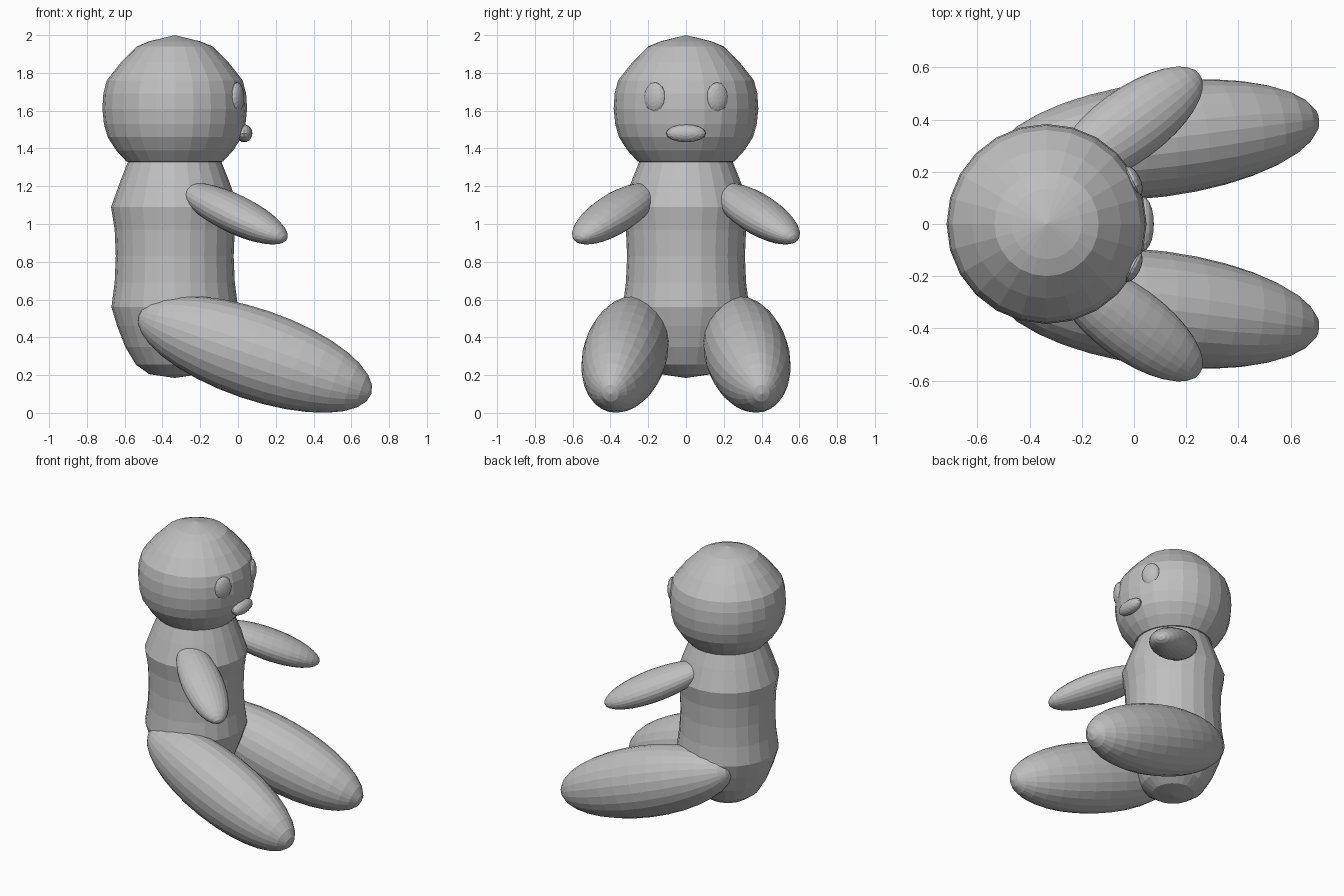
import bpy, bmesh, math
from mathutils import Matrix, Vector

if "Cube" in bpy.data.objects:
    bpy.data.objects.remove(bpy.data.objects["Cube"])

grey = bpy.data.materials.new("plain grey")
grey.diffuse_color = (0.52, 0.52, 0.52, 1)
grey.use_nodes = True
grey.node_tree.nodes["Principled BSDF"].inputs["Base Color"].default_value = grey.diffuse_color
AXIS_X = -0.335   # vertical axis of head and body; the figure faces +x


def finish(name, bm):
    bmesh.ops.recalc_face_normals(bm, faces=bm.faces)
    mesh = bpy.data.meshes.new(name)
    bm.to_mesh(mesh)
    bm.free()
    mesh.materials.append(grey)
    ob = bpy.data.objects.new(name, mesh)
    bpy.context.collection.objects.link(ob)
    return ob


def lathe(name, profile, segments=24):
    """Spin an (r, z) profile round the vertical axis."""
    bm = bmesh.new()
    verts = [bm.verts.new((AXIS_X + r, 0, z)) for r, z in profile]
    edges = [bm.edges.new(p) for p in zip(verts, verts[1:])]
    bmesh.ops.spin(bm, geom=verts + edges, cent=(AXIS_X, 0, 0), axis=(0, 0, 1),
                   angle=math.tau, steps=segments)
    bmesh.ops.remove_doubles(bm, verts=bm.verts, dist=0.0005)
    return finish(name, bm)


def ellipsoid(name, centre, radii, yaw=0, pitch=0, segments=24, rings=16):
    """Ellipsoid whose poles lie on its local x axis; positive pitch dips the front."""
    bm = bmesh.new()
    bmesh.ops.create_uvsphere(bm, u_segments=segments, v_segments=rings, radius=1)
    m = (Matrix.Translation(Vector(centre))
         @ Matrix.Rotation(math.radians(yaw), 4, 'Z')
         @ Matrix.Rotation(math.radians(pitch), 4, 'Y')
         @ Matrix.Diagonal((*radii, 1))
         @ Matrix.Rotation(math.pi / 2, 4, 'Y'))
    bm.transform(m)
    return finish(name, bm)


# Head with a pointed crown
lathe("head", [(0, 2.0), (0.135, 1.967), (0.20, 1.94), (0.285, 1.855), (0.36, 1.76),
               (0.378, 1.69), (0.383, 1.61), (0.375, 1.53), (0.355, 1.46),
               (0.31, 1.39), (0.255, 1.33), (0, 1.31)])

# Body, slightly waisted
lathe("body", [(0, 1.36), (0.245, 1.335), (0.285, 1.235), (0.337, 1.09), (0.318, 0.97),
               (0.312, 0.83), (0.318, 0.69), (0.335, 0.56), (0.305, 0.46), (0.262, 0.35),
               (0.205, 0.255), (0.135, 0.205), (0, 0.185)])

# Paired limbs and eyes
for side, s in (("left", 1), ("right", -1)):
    ellipsoid(side + "_leg", (0.09, s * 0.323, 0.31), (0.655, 0.22, 0.24), s * 7.2, 18.7)
    ellipsoid(side + "_arm", (-0.02, s * 0.376, 1.055), (0.36, 0.14, 0.10), s * 36, 22)
    ellipsoid(side + "_eye", (-0.005, s * 0.165, 1.67), (0.03, 0.062, 0.08), s * 26, 0, 16, 10)

# Mouth
ellipsoid("mouth", (0.033, 0, 1.48), (0.043, 0.105, 0.047), 0, 0, 16, 10)
